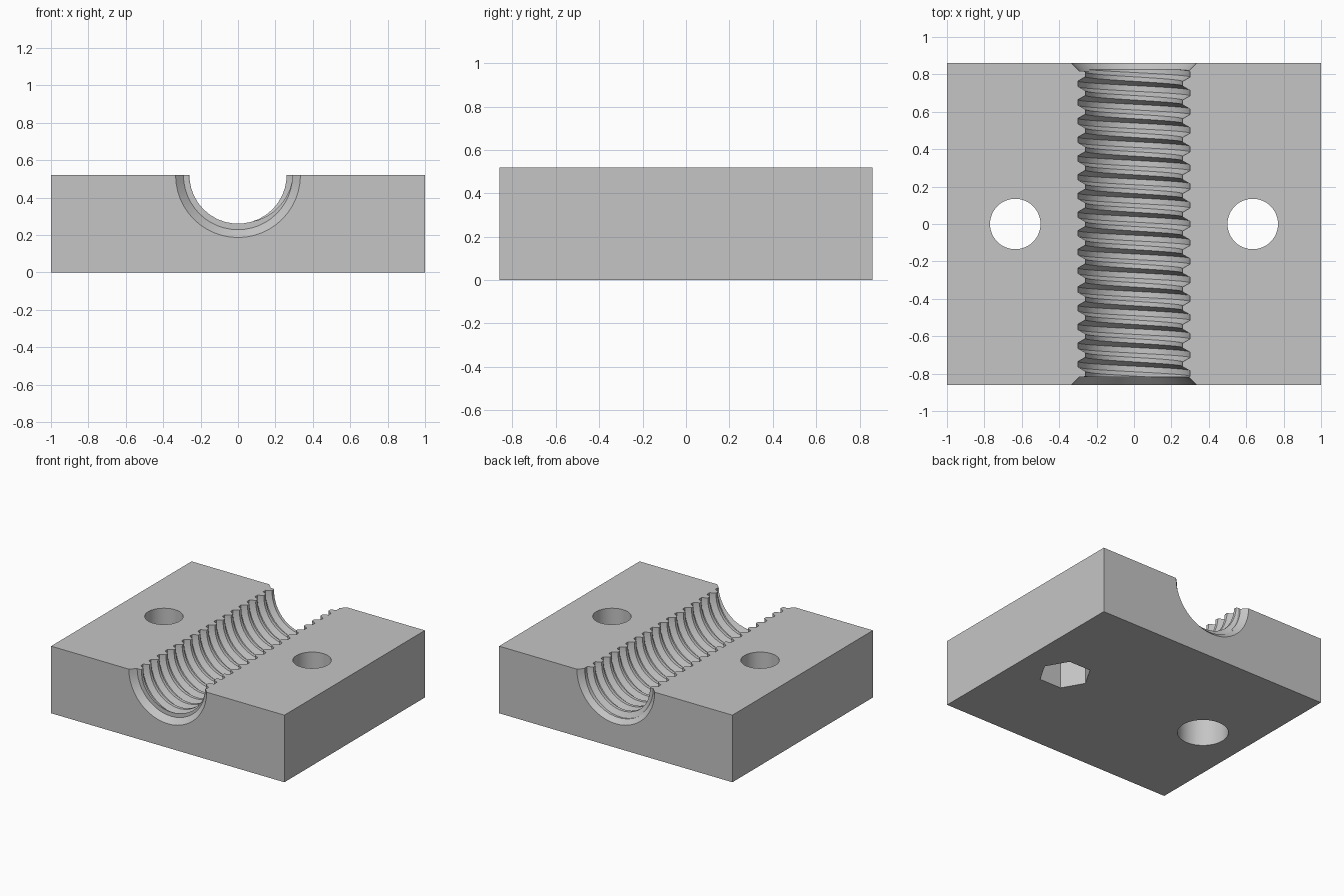
import bpy, bmesh, math
from mathutils import Matrix

if "Cube" in bpy.data.objects:
    bpy.data.objects.remove(bpy.data.objects["Cube"])

HEIGHT, HALF_DEPTH = 0.52, 0.86
PITCH, ROOT, CREST = 0.1, 0.30, 0.26
HOLE_X = 0.635

grey = bpy.data.materials.new("plain grey")
grey.use_nodes = True
grey.diffuse_color = (0.56, 0.56, 0.56, 1)
grey.node_tree.nodes["Principled BSDF"].inputs["Base Color"].default_value = grey.diffuse_color


def finish(name, bm):
    bmesh.ops.recalc_face_normals(bm, faces=bm.faces)
    mesh = bpy.data.meshes.new(name)
    bm.to_mesh(mesh)
    bm.free()
    mesh.materials.append(grey)
    obj = bpy.data.objects.new(name, mesh)
    bpy.context.collection.objects.link(obj)
    return obj


def cone(name, r1, r2, depth, matrix, sides=48):
    bm = bmesh.new()
    bmesh.ops.create_cone(bm, cap_ends=True, segments=sides, radius1=r1,
                          radius2=r2, depth=depth, matrix=matrix)
    return finish(name, bm)


def thread_cutter():
    # helical rows of a trapezoid thread, closed by a lid above the block
    bm = bmesh.new()
    angles = [math.radians(a) for a in range(-25, 206, 10)]
    profile = [(-0.015, ROOT), (0.015, ROOT), (0.038, CREST), (0.062, CREST)]
    rows = []
    for turn in range(-10, 11):
        for offset, r in profile:
            y = turn * PITCH + offset - 0.05
            rows.append([bm.verts.new((-r * math.cos(a),
                                       y - PITCH * a / math.tau,
                                       HEIGHT - r * math.sin(a))) for a in angles])
    for low, high in zip(rows, rows[1:]):
        for j in range(len(angles)):
            k = (j + 1) % len(angles)
            bm.faces.new((low[j], low[k], high[k], high[j]))
    bm.faces.new(rows[0])
    bm.faces.new(rows[-1])
    bmesh.ops.triangulate(bm, faces=bm.faces)
    return finish("thread_cutter", bm)


# solid block
bm = bmesh.new()
bmesh.ops.create_cube(bm, size=1, matrix=Matrix.Translation((0, 0, HEIGHT / 2))
                      @ Matrix.Diagonal((2, 2 * HALF_DEPTH, HEIGHT, 1)))
block = finish("threaded_block", bm)

# threaded channel and its flared ends
cutters = [thread_cutter()]
for side, label in ((-1, "front"), (1, "back")):
    turn = Matrix.Rotation(-side * math.pi / 2, 4, 'X')
    place = Matrix.Translation((0, side * 0.868, HEIGHT))
    cutters.append(cone(label + "_flare_cutter", 0.292, 0.392, 0.1, place @ turn))

# bolt holes, with a round pocket on one side and a hexagonal one on the other
for side, label, sides, radius in ((-1, "round", 48, 0.18), (1, "hex", 6, 0.187)):
    x = side * HOLE_X
    cutters.append(cone(label + "_bolt_hole_cutter", 0.135, 0.135, 2,
                        Matrix.Translation((x, 0, 0.3))))
    # pocket opening downwards; hexagon corners point along x
    spin = Matrix.Rotation(math.pi / 2 if sides == 6 else 0, 4, 'Z')
    cutters.append(cone(label + "_pocket_cutter", radius, radius, 0.52,
                        Matrix.Translation((x, 0, 0)) @ spin, sides))

for cutter in cutters:
    cutter.hide_render = True
    mod = block.modifiers.new(cutter.name, 'BOOLEAN')
    mod.operation = 'DIFFERENCE'
    mod.solver = 'EXACT'
    mod.object = cutter

# apply the cuts, then remove the cutters
bpy.context.view_layer.update()
bpy.ops.object.select_all(action='DESELECT')
bpy.context.view_layer.objects.active = block
block.select_set(True)
for cutter in cutters:
    bpy.ops.object.modifier_apply(modifier=cutter.name)
for cutter in cutters:
    bpy.data.objects.remove(cutter)
bpy.ops.object.shade_smooth_by_angle(angle=math.radians(25))
